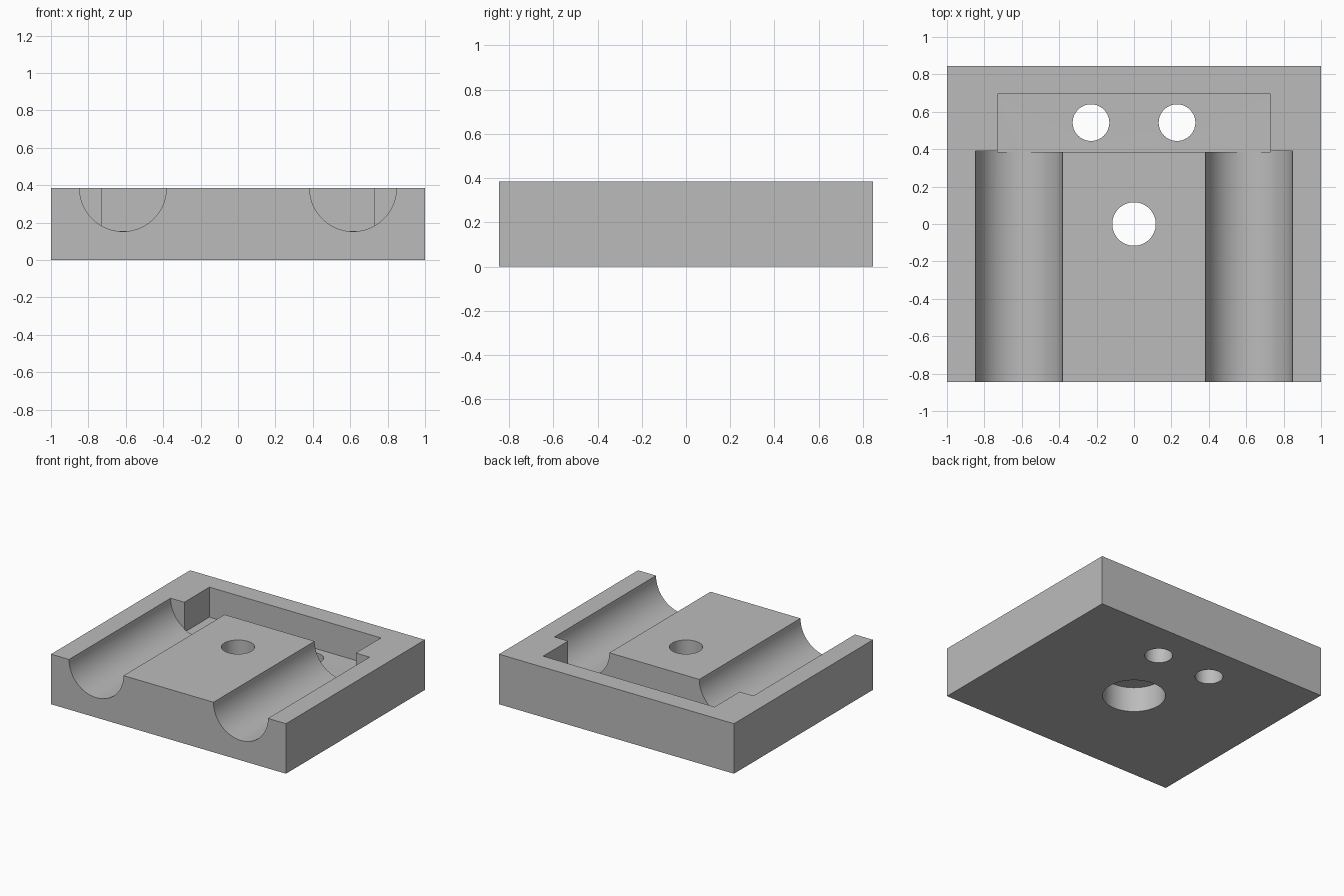
import bpy
from math import pi

if "Cube" in bpy.data.objects:
    bpy.data.objects.remove(bpy.data.objects["Cube"], do_unlink=True)

HEIGHT = 0.385
DEPTH = 1.69

# Single grey material
grey = bpy.data.materials.new("plain grey")
grey.use_nodes = True
colour = (0.5, 0.5, 0.5, 1)
grey.diffuse_color = colour
grey.node_tree.nodes["Principled BSDF"].inputs["Base Color"].default_value = colour


def box(name, x, y, z):
    """Box from (low, high) ranges on each axis."""
    ranges = (x, y, z)
    bpy.ops.mesh.primitive_cube_add(size=1, location=[(a + b) / 2 for a, b in ranges])
    obj = bpy.context.object
    obj.name = name
    obj.scale = [b - a for a, b in ranges]
    bpy.ops.object.transform_apply(location=True, rotation=False, scale=True)
    obj.data.materials.append(grey)
    return obj


def cylinder(name, radius, length, location, rotation=(0, 0, 0), sides=64):
    bpy.ops.mesh.primitive_cylinder_add(vertices=sides, radius=radius, depth=length,
                                        location=location, rotation=rotation)
    obj = bpy.context.object
    obj.name = name
    bpy.ops.object.transform_apply(location=True, rotation=True, scale=True)
    obj.data.materials.append(grey)
    return obj


# Main block
block = box("clamp_block", (-1, 1), (-DEPTH / 2, DEPTH / 2), (0, HEIGHT))

# Rear pocket, then the stepped centre bore
cutters = [
    box("pocket_cutter", (-0.73, 0.73), (0.385, 0.695), (0.154, 0.6)),
    cylinder("centre_hole_cutter", 0.116, 1, (0, 0, 0.3)),
    cylinder("counterbore_cutter", 0.22, 0.4, (0, 0, -0.008)),
]

# Round channels open at the front, and the rear through holes
for side, name in ((1, "left"), (-1, "right")):
    start, end = -1, 0.39
    cutters.append(cylinder(name + "_channel_cutter", 0.232, end - start,
                            (side * 0.615, (start + end) / 2, HEIGHT), (pi / 2, 0, 0), 96))
    cutters.append(cylinder(name + "_hole_cutter", 0.098, 1, (side * 0.23, 0.542, 0.2)))

# Cut everything out of the block
bpy.ops.object.select_all(action="DESELECT")
block.select_set(True)
bpy.context.view_layer.objects.active = block
for cutter in cutters:
    mod = block.modifiers.new(cutter.name, "BOOLEAN")
    mod.operation = "DIFFERENCE"
    mod.solver = "EXACT"
    mod.object = cutter
    bpy.ops.object.modifier_apply(modifier=mod.name)
    bpy.data.objects.remove(cutter, do_unlink=True)

bpy.ops.object.shade_smooth_by_angle(angle=pi / 6)
